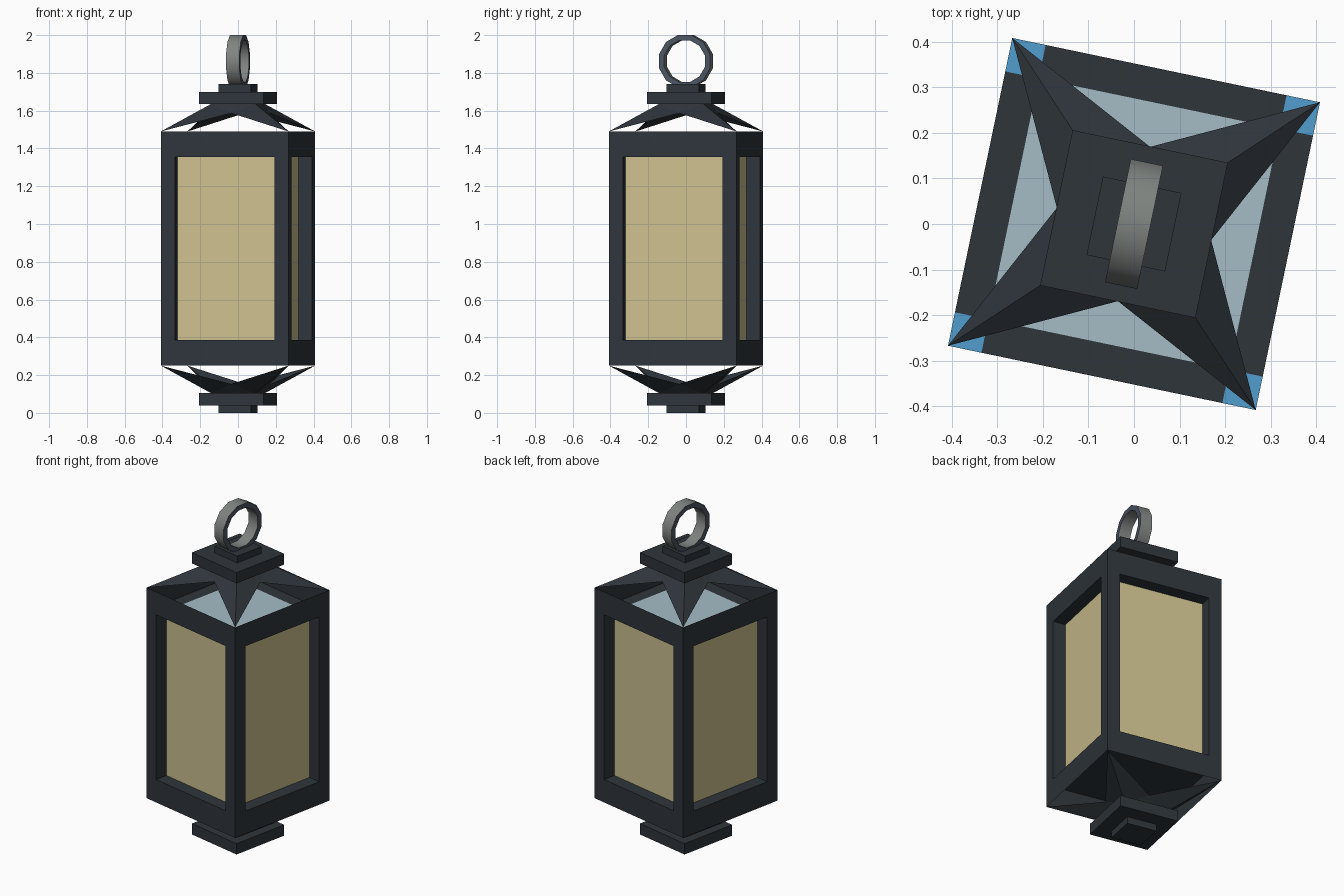
import bpy, bmesh, math
from mathutils import Matrix, Vector

cube = bpy.data.objects.get("Cube")
if cube:
    bpy.data.objects.remove(cube, do_unlink=True)

TURN = math.radians(-11.8)   # whole lantern is turned about z
MID = 0.87                   # mirror height of the body
HALF, OPEN = 0.345, 0.27     # half widths of body and window opening
Z0, Z1 = 0.25, 1.49          # body bottom and top
W0, W1 = 0.385, 1.355        # window bottom and top


def material(name, rgb):
    lin = [((c / 255 + 0.055) / 1.055) ** 2.4 for c in rgb] + [1.0]
    m = bpy.data.materials.new(name)
    m.use_nodes = True
    m.diffuse_color = lin
    m.node_tree.nodes["Principled BSDF"].inputs["Base Color"].default_value = lin
    return m


FRAME = material("dark iron", (46, 53, 59))
PANE = material("warm glass", (205, 192, 143))
LID = material("pale glass", (165, 188, 198))
BLUE = material("blue cap", (82, 157, 206))
BAND = material("grey metal", (127, 132, 129))
SLATE = material("slate metal", (75, 85, 99))


def finish(name, bm, mats, fix_normals=True):
    if fix_normals:
        bmesh.ops.recalc_face_normals(bm, faces=bm.faces[:])
    me = bpy.data.meshes.new(name)
    bm.to_mesh(me)
    bm.free()
    for m in mats:
        me.materials.append(m)
    ob = bpy.data.objects.new(name, me)
    ob.rotation_euler.z = TURN
    bpy.context.collection.objects.link(ob)
    return ob


def square(h, z):
    return [Vector((x * h, y * h, z)) for x, y in ((-1, -1), (1, -1), (1, 1), (-1, 1))]


def box(name, h, z0, z1):
    bm = bmesh.new()
    bmesh.ops.create_cube(bm, size=1, matrix=Matrix.Translation((0, 0, (z0 + z1) / 2))
                          @ Matrix.Diagonal((2 * h, 2 * h, z1 - z0, 1)))
    return finish(name, bm, [FRAME])


def plate(name, corners, mat):
    bm = bmesh.new()
    bm.faces.new([bm.verts.new(c) for c in corners])
    return finish(name, bm, [mat], False)


def star_roof(name, flip):
    """Four spikes running from the body corners up to the collar."""
    def place(p):
        return Vector((p.x, p.y, 2 * MID - p.z)) if flip else p
    bm = bmesh.new()
    tips = [bm.verts.new(place(p)) for p in square(HALF, Z1)]
    tops = [bm.verts.new(place(p)) for p in square(0.118, 1.637)]
    dips = [bm.verts.new(place(Vector(p))) for p in
            ((0, -0.173, 1.587), (0.173, 0, 1.587), (0, 0.173, 1.587), (-0.173, 0, 1.587))]
    for i in range(4):
        j = (i + 1) % 4
        faces = ([tips[i], dips[i], tops[i]], [dips[i], tips[j], tops[j]],
                 [dips[i], tops[j], tops[i]])
        for f in faces:
            bm.faces.new(f[::-1] if flip else f)
    bm.faces.new(tops[::-1] if flip else tops)
    return finish(name, bm, [FRAME], False)


# Body: four walls, each with a recessed window
bm = bmesh.new()
for k in range(4):
    spin = Matrix.Rotation(k * math.pi / 2, 3, 'Z')
    rings = []
    for h, y, a, b in ((HALF, -HALF, Z0, Z1), (OPEN, -HALF, W0, W1), (OPEN, -OPEN, W0, W1)):
        pts = ((-h, y, a), (h, y, a), (h, y, b), (-h, y, b))
        rings.append([bm.verts.new(spin @ Vector(p)) for p in pts])
    for r, s in zip(rings, rings[1:]):
        for i in range(4):
            j = (i + 1) % 4
            bm.faces.new((r[i], r[j], s[j], s[i]))
    bm.faces.new(rings[-1]).material_index = 1
bmesh.ops.remove_doubles(bm, verts=bm.verts[:], dist=1e-5)
finish("body_frame", bm, [FRAME, PANE], False)

# Sunken lid, floor and corner caps inside the open-topped body
plate("glass_lid", square(OPEN, W1), LID)
plate("body_floor", square(OPEN, W0)[::-1], FRAME)
for i, c in enumerate(square((HALF + OPEN) / 2, W1)):
    plate(f"corner_cap_{i + 1}", [c + d for d in square((HALF - OPEN) / 2, 0)], BLUE)

# Spiked roof, collar and end plate, repeated upside down below
for side, flip in (("top", False), ("bottom", True)):
    star_roof(f"{side}_spikes", flip)
    for part, h, a, b in (("collar", 0.174, 1.636, 1.70), ("end_plate", 0.088, 1.70, 1.74)):
        if flip:
            a, b = 2 * MID - b, 2 * MID - a
        box(f"{side}_{part}", h, a, b)

# Hanging ring: twelve-sided band with slate sides
bm = bmesh.new()
N, CZ, W = 12, 1.862, 0.036
loops = []
for x, r in ((-W, 0.143), (W, 0.143), (W, 0.114), (-W, 0.114)):
    loops.append([bm.verts.new((x, r * math.cos((i + 0.5) * math.tau / N),
                                CZ + r * math.sin((i + 0.5) * math.tau / N))) for i in range(N)])
for k in range(4):
    a, b = loops[k], loops[(k + 1) % 4]
    for i in range(N):
        j = (i + 1) % N
        bm.faces.new((a[i], b[i], b[j], a[j])).material_index = k % 2
ring = finish("hanging_ring", bm, [BAND, SLATE])
bpy.ops.object.select_all(action='DESELECT')
ring.select_set(True)
bpy.context.view_layer.objects.active = ring
bpy.ops.object.shade_smooth_by_angle(angle=math.radians(40))
